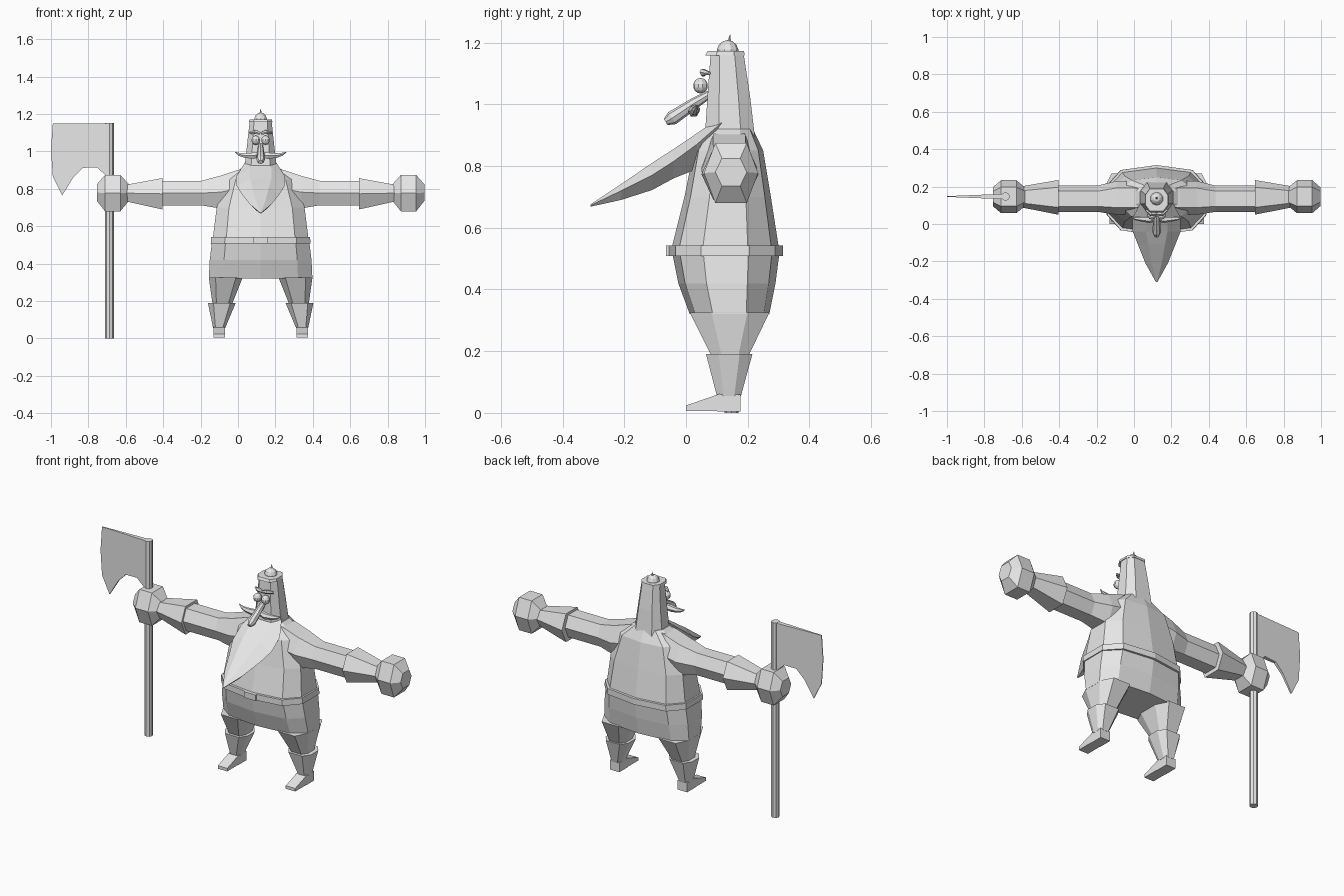
import bpy, bmesh, math
from mathutils import Vector, Matrix

if "Cube" in bpy.data.objects:
    bpy.data.objects.remove(bpy.data.objects["Cube"])

CX = 0.121          # symmetry plane of the figure
GREY = bpy.data.materials.new("plain grey")
GREY.diffuse_color = (0.8, 0.8, 0.8, 1)
GREY.use_nodes = True
GREY.node_tree.nodes["Principled BSDF"].inputs["Base Color"].default_value = GREY.diffuse_color

# unit cross-sections (first quadrant shapes repeated round)
BODY = [(1, .42), (.72, .86), (0, 1), (-.72, .86), (-1, .42),
        (-1, -.42), (-.72, -.86), (0, -1), (.72, -.86), (1, -.42)]
OCT = [(1, .45), (.6, 1), (-.6, 1), (-1, .45), (-1, -.45), (-.6, -1), (.6, -1), (1, -.45)]
HEX = [(1, 0), (.58, 1), (-.58, 1), (-1, 0), (-.58, -1), (.58, -1)]
BOX = [(1, 1), (-1, 1), (-1, -1), (1, -1)]


def finish(name, bm):
    bmesh.ops.recalc_face_normals(bm, faces=bm.faces[:])
    me = bpy.data.meshes.new(name)
    bm.to_mesh(me)
    bm.free()
    me.materials.append(GREY)
    ob = bpy.data.objects.new(name, me)
    bpy.context.collection.objects.link(ob)
    return ob


def skin(name, rings):
    """Closed skin through equal-length rings of points."""
    bm = bmesh.new()
    vs = [[bm.verts.new(p) for p in r] for r in rings]
    n = len(vs[0])
    for a, b in zip(vs, vs[1:]):
        for i in range(n):
            j = (i + 1) % n
            bm.faces.new((a[i], a[j], b[j], b[i]))
    bm.faces.new(vs[0])
    bm.faces.new(vs[-1])
    return finish(name, bm)


def upright(name, shape, rows):
    """Rows: z, x0, x1, y0, y1."""
    return skin(name, [[((x0 + x1) / 2 + u * (x1 - x0) / 2,
                         (y0 + y1) / 2 + v * (y1 - y0) / 2, z) for u, v in shape]
                       for z, x0, x1, y0, y1 in rows])


def centred(name, shape, rows):
    """Rows: z, half width, y0, y1."""
    return upright(name, shape, [(z, CX - h, CX + h, a, b) for z, h, a, b in rows])


def sideways(name, shape, s, rows):
    """Rows: distance from the middle, y0, y1, z0, z1."""
    return skin(name, [[(CX + s * d, (a + b) / 2 + u * (b - a) / 2,
                         (c + e) / 2 + v * (e - c) / 2) for u, v in shape]
                       for d, a, b, c, e in rows])


def tube(name, path, radii, n=8):
    """Round tube along a path."""
    pts = [Vector(p) for p in path]
    rings = []
    for i, p in enumerate(pts):
        t = pts[min(i + 1, len(pts) - 1)] - pts[max(i - 1, 0)]
        q = t.to_track_quat('Z', 'Y')
        rings.append([p + q @ Vector((radii[i] * math.cos(k * math.tau / n),
                                      radii[i] * math.sin(k * math.tau / n), 0))
                      for k in range(n)])
    return skin(name, rings)


def ball(name, loc, scale, u=10, v=7):
    bm = bmesh.new()
    m = Matrix.Translation(loc) @ Matrix.Diagonal((*scale, 1))
    bmesh.ops.create_uvsphere(bm, u_segments=u, v_segments=v, radius=1, matrix=m)
    return finish(name, bm)


# torso, trousers and belt
centred("torso", BODY, [(.52, .258, -.045, .3), (.54, .255, -.045, .3), (.70, .235, -.005, .275),
                        (.85, .185, .025, .25), (.92, .09, .068, .217)])
centred("trousers", BODY, [(.32, .277, .012, .27), (.42, .272, -.025, .29), (.52, .26, -.045, .303)])
centred("belt", BODY, [(.508, .267, -.06, .315), (.543, .264, -.06, .315)])
upright("buckle", BOX, [(.508, .083, .159, -.064, -.04), (.543, .083, .159, -.064, -.04)])

# head and cap
centred("head", OCT, [(.88, .09, .06, .225), (1.03, .073, .07, .207), (1.168, .058, .08, .186)])
centred("cap_rim", OCT, [(1.158, .063, .062, .19), (1.172, .06, .07, .188)])
ball("cap_dome", (CX, .135, 1.168), (.036, .036, .04))
tube("cap_spike", [(CX, .138, 1.2), (CX, .141, 1.21), (CX, .143, 1.226)], [.008, .005, .001], 6)

# face
tube("nose", [(CX, .08, 1.035), (CX, .03, 1.005), (CX, -.015, .975), (CX, -.045, .955), (CX, -.066, .943)],
     [.012, .018, .021, .023, .012])
for s, side in ((-1, "left"), (1, "right")):
    ball("eye_" + side, (CX + s * .026, .047, 1.06), (.024, .024, .025))
    tube("brow_" + side, [(CX + s * .002, .056, 1.097), (CX + s * .03, .055, 1.104),
                          (CX + s * .058, .075, 1.1)], [.008, .012, .006], 6)
    tube("moustache_" + side, [(CX, .03, .985), (CX + s * .04, .025, .977), (CX + s * .085, .028, .978),
                               (CX + s * .115, .03, .985), (CX + s * .138, .035, .997)],
         [.016, .019, .014, .009, .001], 6)

# beard: ridged tongue; rows of y, half width, ridge z, rim z, underside z
beard = [(.115, .085, .965, .94, .86), (.035, .128, .912, .87, .79), (-.04, .128, .862, .815, .76),
         (-.11, .1, .817, .77, .722), (-.21, .06, .745, .72, .69), (-.31, .004, .675, .672, .668)]
skin("beard", [[(CX - h, y, m), (CX - h * .45, y, t - (t - m) * .15), (CX + h * .45, y, t - (t - m) * .15),
                (CX + h, y, m), (CX + h * .5, y, b), (CX - h * .5, y, b)]
               for y, h, t, m, b in beard])

# arms, cuffs, hands, legs, boots
for s, side in ((-1, "left"), (1, "right")):
    sideways("arm_" + side, HEX, s, [(.06, .06, .22, .70, .915), (.125, .05, .23, .70, .9),
                                     (.215, .05, .23, .695, .87), (.316, .065, .205, .712, .843),
                                     (.56, .065, .205, .712, .843)])
    sideways("cuff_" + side, HEX, s, [(.526, .05, .235, .69, .857), (.73, .09, .2, .735, .82)])
    sideways("hand_" + side, HEX, s, [(.705, .095, .197, .735, .825), (.75, .058, .234, .68, .874),
                                      (.832, .058, .234, .68, .874), (.875, .095, .197, .735, .825)])

    def limb(name, shape, rows):
        # rows: z, inner distance, outer distance, y0, y1
        return upright(name, shape, [(z, *sorted((CX + s * i, CX + s * o)), a, b)
                                     for z, i, o, a, b in rows])
    limb("leg_" + side, OCT, [(.325, .096, .277, .012, .27), (.19, .15, .258, .08, .205),
                              (.15, .17, .25, .09, .2)])
    limb("boot_" + side, OCT, [(.19, .133, .282, .065, .215), (.055, .19, .254, .1, .178)])
    limb("heel_" + side, BOX, [(.004, .191, .253, .1, .177), (.06, .191, .253, .1, .177)])
    x0, x1 = CX + s * .191, CX + s * .253
    skin("foot_" + side, [[(x, 0, .006), (x, 0, .024), (x, .11, .062), (x, .13, .006)] for x in (x0, x1)])

# axe
AX, AY = -.687, .147
tube("axe_handle", [(AX, AY, 0), (AX, AY, 1.152)], [.023, .023], 8)
outline = [(-.99, 1.15), (-.69, 1.15), (-.69, .85), (-.71, .875), (-.755, .915), (-.83, .912),
           (-.88, .862), (-.94, .765), (-.99, .865), (-1.0, 1.01)]
skin("axe_blade", [[(x, AY + k * (.002 + .012 * (x + 1) / .3), z) for x, z in outline] for k in (-1, 1)])
